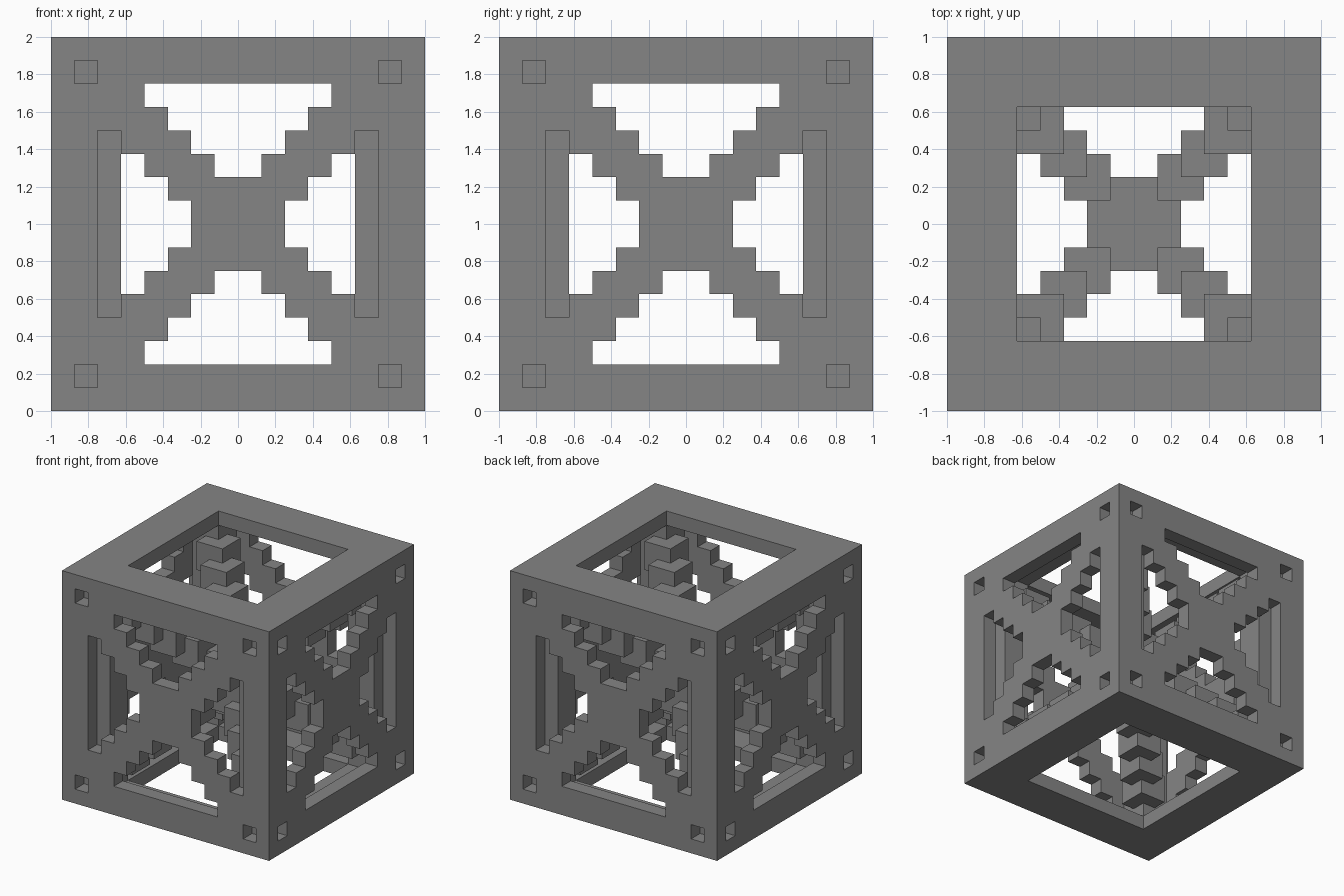
import bpy
import bmesh
from itertools import product
from mathutils import Vector

cube = bpy.data.objects.get("Cube")
if cube:
    bpy.data.objects.remove(cube, do_unlink=True)

CELL = 0.125
HALF = 8
SPAN = range(-HALF, HALF)

# One flat grey for the whole crate
grey = bpy.data.materials.new("stone_grey")
grey.use_nodes = True
grey.diffuse_color = (0.235, 0.235, 0.235, 1)
grey.node_tree.nodes["Principled BSDF"].inputs["Base Color"].default_value = grey.diffuse_color


def ring(i):
    """Distance of a cell from the middle, the same on both sides."""
    return i if i >= 0 else -i - 1


def panel_open(u, v):
    """Stepped cross cut-outs and small corner holes of a side panel."""
    a, b = sorted((ring(u), ring(v)))
    wedge = 2 <= b <= 5 and a < b - 1
    return wedge or a == b == 6


def block(lo, hi):
    return set(product(range(lo[0], hi[0]), range(lo[1], hi[1]), range(lo[2], hi[2])))


def mirrored(cells, axes):
    """Mirror cells across the chosen axes."""
    for axis in axes:
        cells = cells | {tuple(-c - 1 if i == axis else c for i, c in enumerate(p))
                         for p in cells}
    return cells


def build(name, cells):
    """Make a mesh from the outer faces of a set of cells."""
    bm = bmesh.new()
    verts = {}

    def vert(p):
        if p not in verts:
            verts[p] = bm.verts.new(Vector(p) * CELL + Vector((0, 0, 1)))
        return verts[p]

    for cell in cells:
        for axis, side in product(range(3), (0, 1)):
            near = list(cell)
            near[axis] += 2 * side - 1
            if tuple(near) in cells:
                continue
            u, v = (axis + 1) % 3, (axis + 2) % 3
            loop = []
            for du, dv in ((0, 0), (1, 0), (1, 1), (0, 1)):
                p = list(cell)
                p[axis] += side
                p[u] += du
                p[v] += dv
                loop.append(vert(tuple(p)))
            bm.faces.new(loop if side else loop[::-1])
    mesh = bpy.data.meshes.new(name)
    bm.to_mesh(mesh)
    bm.free()
    mesh.materials.append(grey)
    obj = bpy.data.objects.new(name, mesh)
    bpy.context.collection.objects.link(obj)
    return obj


# Outer shell: four crossed side panels, open square plates above and below
shell = set()
for x, y, z in product(SPAN, repeat=3):
    on_x, on_y, on_z = (ring(c) == HALF - 1 for c in (x, y, z))
    panel = (on_x and not panel_open(y, z)) or (on_y and not panel_open(x, z))
    plate = on_z and max(ring(x), ring(y)) >= 5
    if panel or plate:
        shell.add((x, y, z))
build("crate_shell", shell)

# Corner pillars just behind the panels
pillar = block((5, 5, -7), (7, 7, 7))
build("corner_pillars", mirrored(pillar, (0, 1)))

# Stepped diagonal braces from the core to the corners
brace = set()
for k in range(1, 6):
    brace |= block((k, k, k), (k + 2, k + 2, k + 2))
core = block((-2, -2, -2), (2, 2, 2))
build("core_and_braces", mirrored(brace, (0, 1, 2)) | core)
